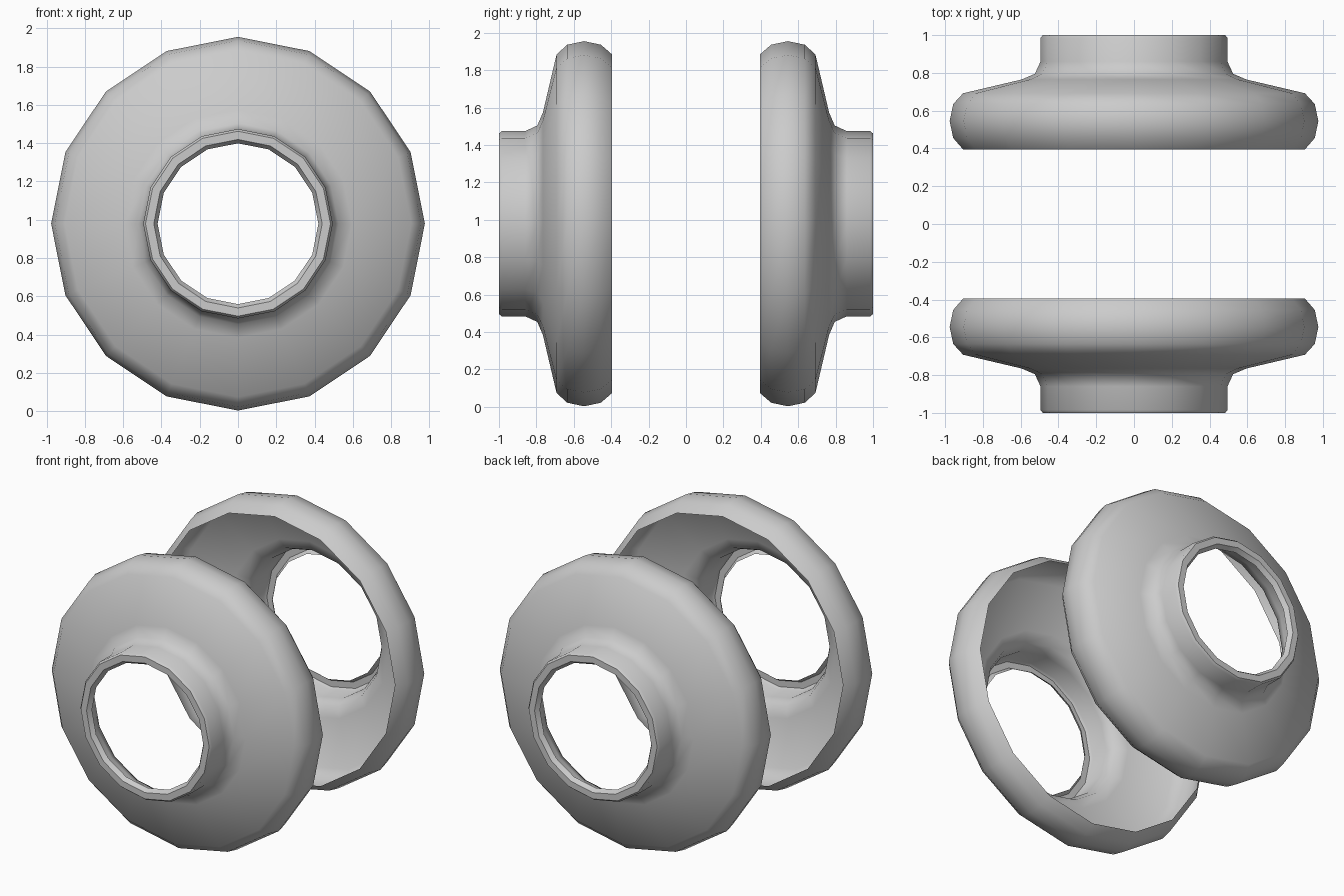
import bpy, bmesh, math

if "Cube" in bpy.data.objects:
    bpy.data.objects.remove(bpy.data.objects["Cube"])

SIDES = 16
CENTRE_Z = 0.979

# Half profile of one thin open shell: (radius, distance along y)
PROFILE = [
    (0.905, 0.395), (0.957, 0.455), (0.976, 0.545), (0.957, 0.635), (0.905, 0.692),  # rounded rim
    (0.595, 0.765), (0.525, 0.795), (0.495, 0.86),                                  # sloping face
    (0.495, 0.985), (0.483, 1.0), (0.44, 1.0), (0.42, 0.97),                        # hub and lip
]


def flanged_shell(name, side):
    """Lathe the profile around the y axis; side is -1 (front) or 1 (back)."""
    bm = bmesh.new()
    rings = []
    for r, y in PROFILE:
        ring = []
        for i in range(SIDES):
            a = 2 * math.pi * i / SIDES
            ring.append(bm.verts.new((r * math.cos(a), side * y, CENTRE_Z + r * math.sin(a))))
        rings.append(ring)
    for a, b in zip(rings, rings[1:]):
        for i in range(SIDES):
            j = (i + 1) % SIDES
            quad = (a[i], b[i], b[j], a[j])
            bm.faces.new(quad if side > 0 else quad[::-1])
    # make the normals of the rim point away from the axis
    bm.normal_update()
    bm.faces.ensure_lookup_table()
    f = bm.faces[SIDES]
    c = f.calc_center_median()
    if f.normal.x * c.x + f.normal.z * (c.z - CENTRE_Z) < 0:
        bmesh.ops.reverse_faces(bm, faces=bm.faces[:])
    mesh = bpy.data.meshes.new(name)
    bm.to_mesh(mesh)
    bm.free()
    obj = bpy.data.objects.new(name, mesh)
    bpy.context.collection.objects.link(obj)
    bpy.ops.object.select_all(action='DESELECT')
    obj.select_set(True)
    bpy.context.view_layer.objects.active = obj
    bpy.ops.object.shade_smooth_by_angle(angle=math.radians(50))
    return obj


# Matching front and back shells
flanged_shell("front_flange", -1)
flanged_shell("back_flange", 1)
